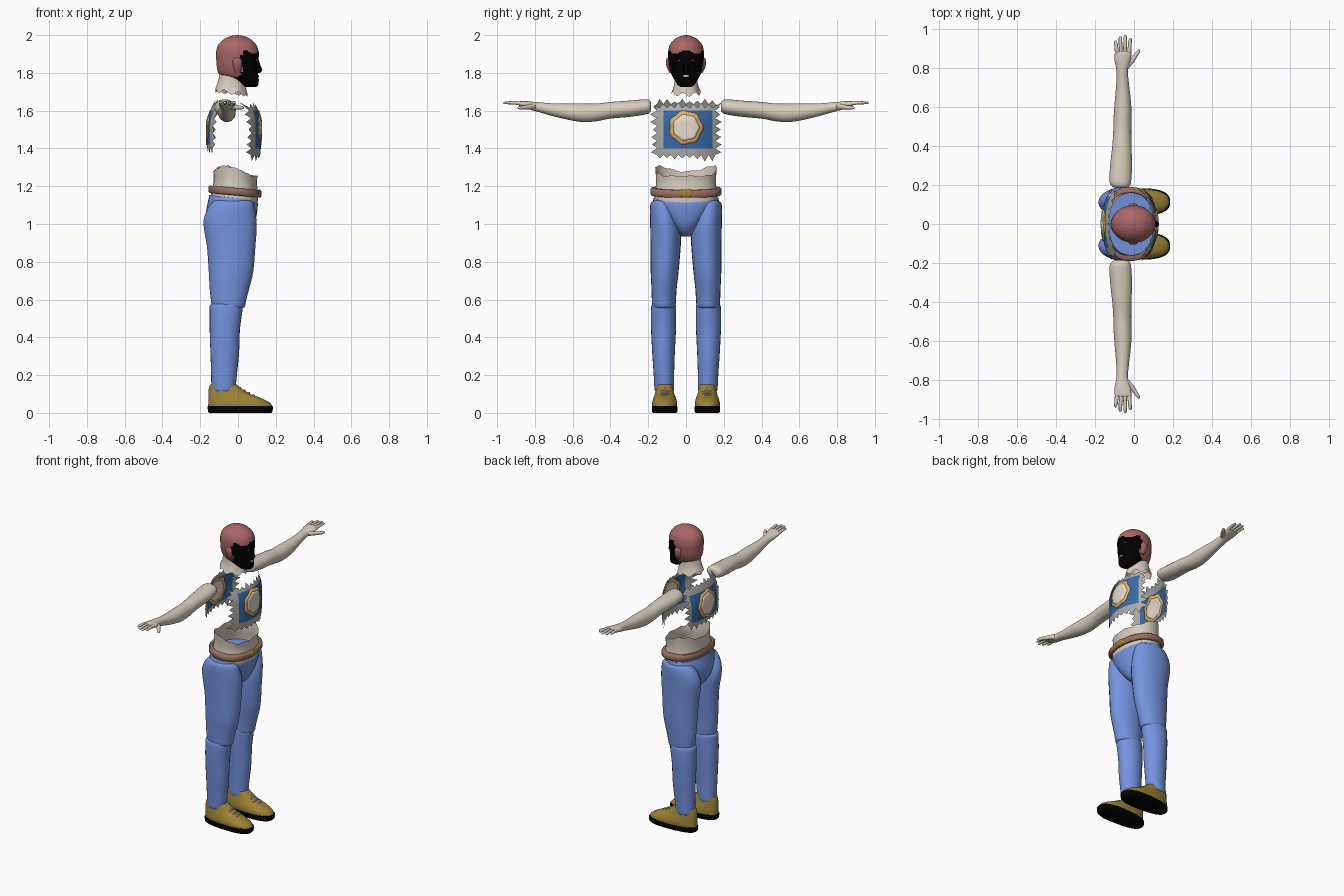
import bpy, bmesh, math, random
from mathutils import Vector
random.seed(4)

def mat(name, r, g, b):
    m = bpy.data.materials.new(name)
    m.diffuse_color = [(c / 255) ** 2.2 for c in (r, g, b)] + [1]
    return m

SKIN = mat("pale skin", 214, 204, 188)
HAIR = mat("dusty red", 168, 102, 102)
BLACK = mat("black", 6, 6, 6)
GREY = mat("cloth grey", 172, 172, 170)
BLUE = mat("cloth blue", 58, 106, 168)
ORANGE = mat("orange", 242, 186, 108)
CREAM = mat("cream", 232, 220, 204)
DENIM = mat("denim blue", 116, 146, 222)
LEATHER = mat("brown leather", 152, 112, 98)
GOLD = mat("olive gold", 156, 130, 58)

def finish(bm, name, mats, rule=None, angle=50):
    bmesh.ops.recalc_face_normals(bm, faces=bm.faces)
    if rule:
        for f in bm.faces:
            f.material_index = rule(f.calc_center_median())
    me = bpy.data.meshes.new(name)
    bm.to_mesh(me)
    bm.free()
    for m in mats:
        me.materials.append(m)
    ob = bpy.data.objects.new(name, me)
    bpy.context.collection.objects.link(ob)
    bpy.ops.object.select_all(action='DESELECT')
    ob.select_set(True)
    bpy.context.view_layer.objects.active = ob
    bpy.ops.object.shade_smooth_by_angle(angle=math.radians(angle))
    return ob

def spline(secs, sub):
    out = []
    for i in range(len(secs) - 1):
        p = [secs[max(0, min(len(secs) - 1, i + k))] for k in (-1, 0, 1, 2)]
        for j in range(sub):
            t = j / sub
            out.append([0.5 * (2 * b + (c - a) * t + (2 * a - 5 * b + 4 * c - d) * t * t
                        + (3 * b - a - 3 * c + d) * t ** 3) for a, b, c, d in zip(*p)])
    return out + [list(secs[-1])]

def loft(name, secs, mats, axis='z', side=1, n=24, sub=3, power=1.0, caps=(1, 1), rule=None, warp=None):
    """Sections are (position, centre a, centre b, radius a, radius b) along an axis."""
    bm, rings = bmesh.new(), []
    for t, a, b, ra, rb in spline(secs, sub):
        ring = []
        for k in range(n):
            w = 2 * math.pi * k / n
            c, s = math.cos(w), math.sin(w)
            u = a + max(ra, .001) * math.copysign(abs(c) ** power, c)
            v = b + max(rb, .001) * math.copysign(abs(s) ** power, s)
            co = Vector((u, v, t) if axis == 'z' else (u, t, v))
            if warp:
                co = warp(co, w)
            co.y *= side
            ring.append(bm.verts.new(co))
        rings.append(ring)
    for r, q in zip(rings, rings[1:]):
        for k in range(n):
            bm.faces.new((r[k], r[(k + 1) % n], q[(k + 1) % n], q[k]))
    for flag, r in zip(caps, (rings[0], rings[-1])):
        if flag:
            bm.faces.new(r)
    return finish(bm, name, mats, rule)

# head: hair cap and dark face share one surface
def head_rule(c):
    hairline = 1.91 + .012 * math.cos(c.y * 60)
    return 0 if c.z > hairline or (c.x < .012 + .012 * math.sin(c.z * 70) and c.z > 1.775) else 1
loft("head", [(1.725, .065, 0, .03, .025), (1.735, .06, 0, .047, .043), (1.765, .035, 0, .075, .062),
              (1.79, .005, 0, .102, .076), (1.83, -.002, 0, .11, .089), (1.87, -.003, 0, .112, .094),
              (1.91, -.003, 0, .113, .095), (1.95, -.004, 0, .1, .085), (1.98, -.004, 0, .068, .058),
              (1.995, -.004, 0, .034, .028), (2, -.004, 0, .002, .002)], [HAIR, BLACK], n=48, sub=5, rule=head_rule)
loft("nose", [(1.80, .105, 0, .012, .012), (1.815, .108, 0, .021, .017), (1.835, .104, 0, .017, .011),
              (1.87, .1, 0, .01, .008)], [BLACK], n=12)
loft("mouth", [(1.777, .104, 0, .006, .012), (1.783, .104, 0, .008, .018), (1.789, .104, 0, .005, .012)], [SKIN], n=12)
for s in (1, -1):
    loft("eye", [(1.862, .098, .035, .004, .003), (1.866, .098, .035, .007, .006), (1.87, .098, .035, .004, .003)],
         [CREAM], side=s, n=10)
    loft("ear", [(1.80, .0, .082, .012, .006), (1.83, -.002, .09, .022, .012), (1.865, -.004, .094, .024, .012),
                 (1.88, -.004, .092, .012, .006)], [HAIR], side=s, n=12)

# neck with a torn lower edge
def torn_neck(co, w):
    co.z -= max(0, (1.74 - co.z) / .05) * (.012 * math.cos(w) + .012 * math.sin(w * 7))
    return co
loft("neck", [(1.695, -.035, 0, .085, .078), (1.72, -.037, 0, .08, .068), (1.76, -.036, 0, .068, .06),
              (1.81, -.03, 0, .065, .058)], [SKIN], n=36, caps=(0, 1), warp=torn_neck)

# ragged shirt panels, open at the sides
def front_x(y, z):
    return .122 - .07 * (abs(y) / .18) ** 2.2 - 1.6 * max(0, z - 1.54) ** 1.7 - .8 * max(0, 1.44 - z) ** 2
def back_x(y, z):
    return -.166 + .045 * (abs(y) / .18) ** 2.2 + 1.1 * max(0, z - 1.52) ** 1.6 + .5 * max(0, 1.45 - z) ** 2

def panel(name, surf, z0, rows, blue):
    bm, step, cols = bmesh.new(), .02, 16
    grid = []
    for j in range(rows + 1):
        row = []
        for i in range(cols + 1):
            y, z = (i - cols / 2) * step, z0 + j * step
            jag = random.uniform(.008, .032) if (i + j) % 2 else -.006
            y += jag * ((i == cols) - (i == 0))
            z += jag * ((j == rows) * .8 - (j == 0))
            row.append(bm.verts.new((surf(y, z), y, z)))
        grid.append(row)
    for j in range(rows):
        for i in range(cols):
            bm.faces.new((grid[j][i], grid[j][i + 1], grid[j + 1][i + 1], grid[j + 1][i]))
    finish(bm, name, [GREY, BLUE], lambda c: int(abs(c.y - .01) < .13 and blue[0] < c.z < blue[1]))

def badge(name, surf, r, thick, m):
    bm, n, rings = bmesh.new(), 48, 5
    prev, z = None, 1.51
    mid = bm.verts.new((surf(0, z), 0, z))
    for j in range(1, rings + 1):
        ring = []
        for k in range(n):
            w = 2 * math.pi * k / n
            q = r * j / rings * (1 + .05 * math.cos(7 * w))
            y, zz = q * math.cos(w), z + q * math.sin(w)
            ring.append(bm.verts.new((surf(y, zz), y, zz)))
        for k in range(n):
            e = (k + 1) % n
            bm.faces.new((mid, ring[k], ring[e]) if not prev else (prev[k], ring[k], ring[e], prev[e]))
        prev = ring
    mod = finish(bm, name, [m]).modifiers.new("thickness", 'SOLIDIFY')
    mod.thickness, mod.offset = thick, 0

for label, surf, z0, rows, blue in (("front", front_x, 1.36, 13, (1.4, 1.61)), ("back", back_x, 1.40, 12, (1.43, 1.61))):
    panel(label + "_shirt_panel", surf, z0, rows, blue)
    badge(label + "_badge_rim", surf, .088, .006, ORANGE)
    badge(label + "_badge_centre", surf, .068, .009, CREAM)

# waist with a torn upper edge
def torn_waist(co, w):
    co.z += max(0, (co.z - 1.2) / .08) * (-.022 * math.cos(w) + .01 * math.cos(3 * w) - .014 * math.cos(w * 2) + .004 * math.sin(11 * w))
    return co
loft("waist", [(1.10, -.022, 0, .125, .168), (1.16, -.018, 0, .124, .165), (1.22, -.015, 0, .115, .158),
               (1.28, -.013, 0, .116, .163)], [SKIN], n=48, caps=(0, 0), power=.9, warp=torn_waist)

# belt and buckle, tilted down to the front
def tilt(co, w):
    co.z -= .09 * co.x
    return co
loft("belt", [(1.15, -.018, 0, .122, .168), (1.15, -.018, 0, .132, .182), (1.158, -.018, 0, .138, .189),
              (1.182, -.018, 0, .138, .189), (1.19, -.018, 0, .132, .182), (1.19, -.018, 0, .118, .162)],
     [LEATHER], n=48, sub=1, caps=(0, 0), power=.85, warp=tilt)
loft("buckle", [(1.14, .114, 0, .006, .022), (1.15, .114, 0, .011, .036), (1.17, .114, 0, .011, .04),
                (1.182, .114, 0, .006, .024)], [GOLD], n=20)

# hips
def low_front(co, w):
    co.z -= max(0, (co.z - 1.1) / .05) * .03 * (.5 + .5 * math.cos(w))
    return co
loft("hips", [(.935, -.035, 0, .055, .025), (.955, -.035, 0, .09, .045), (1.0, -.036, 0, .122, .09),
              (1.06, -.034, 0, .135, .145), (1.11, -.028, 0, .133, .176), (1.155, -.024, 0, .127, .17)],
     [DENIM], n=36, power=.9, warp=low_front)

arm = [(.185, -.067, 1.622, .02, .012), (.19, -.067, 1.622, .042, .03), (.215, -.07, 1.62, .055, .04),
       (.30, -.066, 1.61, .056, .043), (.40, -.062, 1.602, .049, .044), (.48, -.06, 1.59, .046, .047),
       (.55, -.058, 1.589, .046, .049), (.62, -.057, 1.594, .042, .043), (.70, -.058, 1.604, .034, .034),
       (.77, -.06, 1.617, .029, .027), (.80, -.06, 1.622, .032, .024), (.84, -.058, 1.63, .042, .02),
       (.875, -.056, 1.636, .042, .015), (.885, -.056, 1.636, .036, .009)]
for s in (1, -1):
    # arm, palm and fingers
    loft("arm", arm, [SKIN], 'y', s)
    for x0, x1, tip in ((-.087, -.094, .938), (-.067, -.07, .96), (-.046, -.045, .966), (-.025, -.019, .952)):
        loft("finger", [(.865, x0, 1.636, .0105, .011), (.91, (x0 + x1) / 2, 1.642, .0095, .0095),
                        (tip - .008, x1, 1.641, .008, .007), (tip, x1, 1.64, .003, .003)], [SKIN], 'y', s, n=10)
    loft("thumb", [(.795, -.045, 1.622, .015, .015), (.825, -.022, 1.62, .019, .014), (.855, .002, 1.617, .014, .011),
                   (.88, .02, 1.616, .011, .009), (.892, .026, 1.616, .004, .004)], [SKIN], 'y', s, n=12)
    # trouser leg in two pieces
    loft("thigh", [(.555, -.05, .117, .06, .045), (.56, -.05, .117, .085, .06), (.6, -.05, .117, .094, .064),
                   (.66, -.045, .116, .105, .067), (.75, -.037, .113, .118, .074), (.88, -.036, .108, .128, .08),
                   (.96, -.04, .108, .138, .081), (1.02, -.042, .113, .14, .077), (1.07, -.038, .12, .128, .071),
                   (1.11, -.03, .125, .11, .062), (1.125, -.03, .13, .09, .04)], [DENIM], side=s)
    loft("lower_leg", [(.115, -.077, .115, .058, .048), (.13, -.077, .115, .064, .052), (.2, -.074, .117, .068, .054),
                       (.32, -.07, .119, .076, .06), (.44, -.07, .119, .08, .066), (.53, -.064, .119, .086, .067),
                       (.57, -.062, .118, .087, .064), (.58, -.06, .118, .07, .05)], [DENIM], side=s)
    loft("ankle", [(.08, -.08, .115, .05, .04), (.14, -.08, .115, .05, .042)], [SKIN], side=s, sub=1)
    # shoe: narrower at the heel, wider at the ball
    def last(co, w):
        co.y = .113 + (co.y - .113) * (.9 + .6 * max(-.16, min(.1, co.x)))
        return co
    loft("shoe_sole", [(0, .012, .113, .165, .066), (.006, .012, .113, .171, .072), (.032, .012, .113, .173, .074),
                       (.036, .012, .113, .17, .071)], [BLACK], side=s, sub=1, power=.75, n=36, warp=last)
    loft("shoe_upper", [(.034, .012, .113, .17, .071), (.055, .005, .113, .162, .072), (.08, -.02, .113, .137, .066),
                        (.1, -.045, .113, .112, .059), (.125, -.065, .113, .09, .053), (.15, -.078, .113, .07, .05),
                        (.148, -.078, .113, .06, .042)], [GOLD], side=s, n=36, power=.85, warp=last)
    for i in range(4):
        x, z = .012 + i * .024, .132 - i * .0125
        loft("shoe_lace", [(.113 - .03, x - .006, z - .008, .003, .003), (.113, x, z, .005, .005),
                           (.113 + .03, x - .006, z - .008, .003, .003)], [GREY], 'y', s, n=8)
